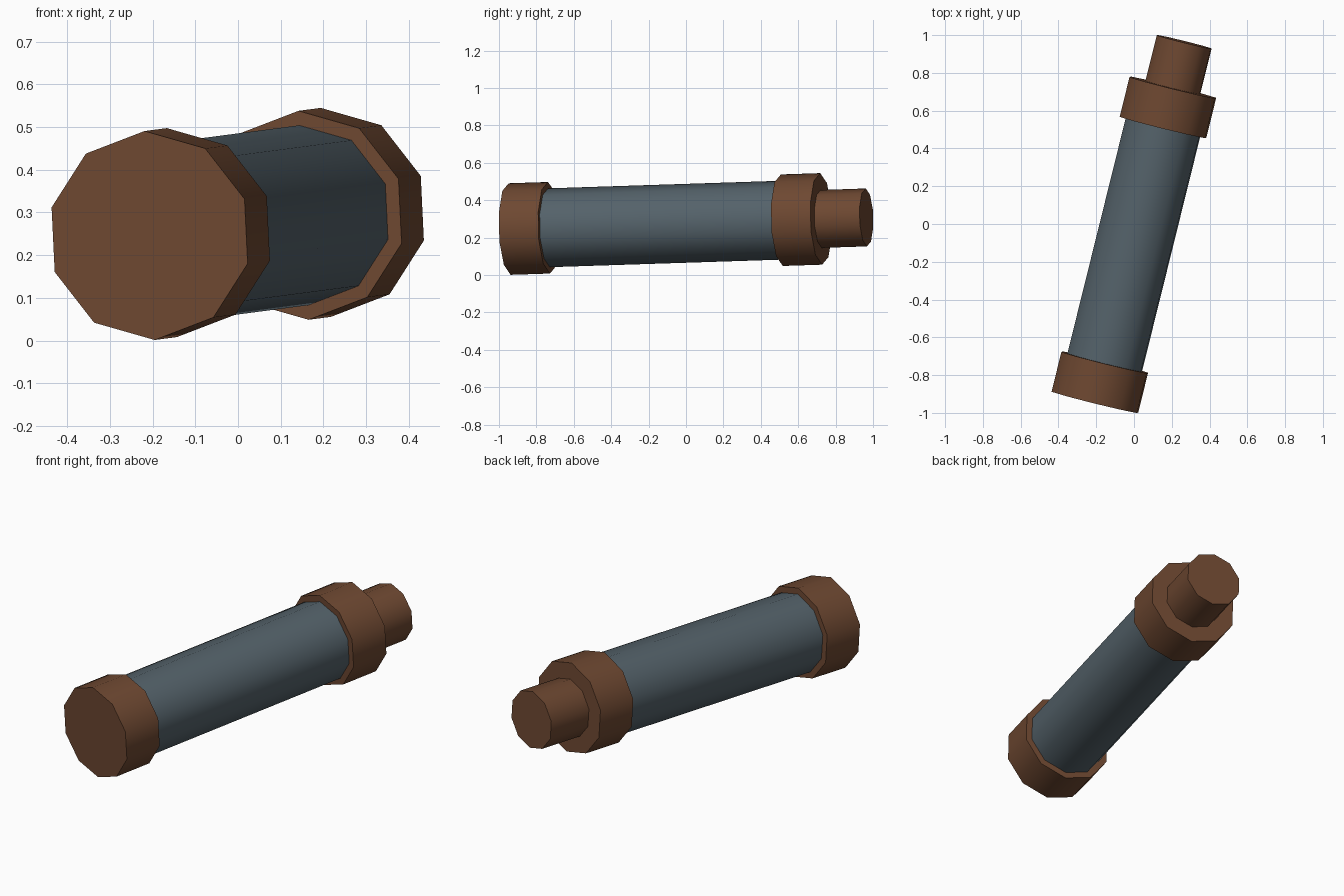
import bpy, bmesh, math
from mathutils import Matrix, Vector

cube = bpy.data.objects.get("Cube")
if cube:
    bpy.data.objects.remove(cube, do_unlink=True)


def material(name, color):
    m = bpy.data.materials.new(name)
    m.use_nodes = True
    m.diffuse_color = (*color, 1)
    m.node_tree.nodes["Principled BSDF"].inputs["Base Color"].default_value = (*color, 1)
    return m


brown = material("rust_brown", (0.156, 0.065, 0.031))
slate = material("slate_grey", (0.089, 0.122, 0.144))

# Frame of the tilted long axis, starting at the centre of the front face
start = Vector((-0.207, -0.943, 0.246))
axis = Vector((0.472, 1.905, 0.062)).normalized()
side = Vector((0, 0, 1)).cross(axis).normalized()
up = axis.cross(side)
frame = Matrix((side, up, axis)).transposed().to_4x4()
frame.translation = start
frame = frame @ Matrix.Rotation(math.radians(-2.4), 4, 'Z')


def drum(name, radius, begin, end, mat):
    """Ten-sided closed cylinder between two distances along the axis."""
    bm = bmesh.new()
    bmesh.ops.create_cone(
        bm, cap_ends=True, segments=10, radius1=radius, radius2=radius,
        depth=end - begin,
        matrix=frame @ Matrix.Translation((0, 0, (begin + end) / 2)))
    mesh = bpy.data.meshes.new(name)
    bm.to_mesh(mesh)
    bm.free()
    mesh.materials.append(mat)
    obj = bpy.data.objects.new(name, mesh)
    bpy.context.collection.objects.link(obj)
    bpy.ops.object.select_all(action='DESELECT')
    obj.select_set(True)
    bpy.context.view_layer.objects.active = obj
    bpy.ops.object.shade_smooth_by_angle(angle=math.radians(45))
    return obj


# Parts from front to back
drum("front_cap", 0.245, 0, 0.217, brown)
drum("barrel", 0.211, 0.1, 1.6, slate)
drum("rear_collar", 0.245, 1.5, 1.717, brown)
drum("rear_stub", 0.155, 1.65, 1.966, brown)
